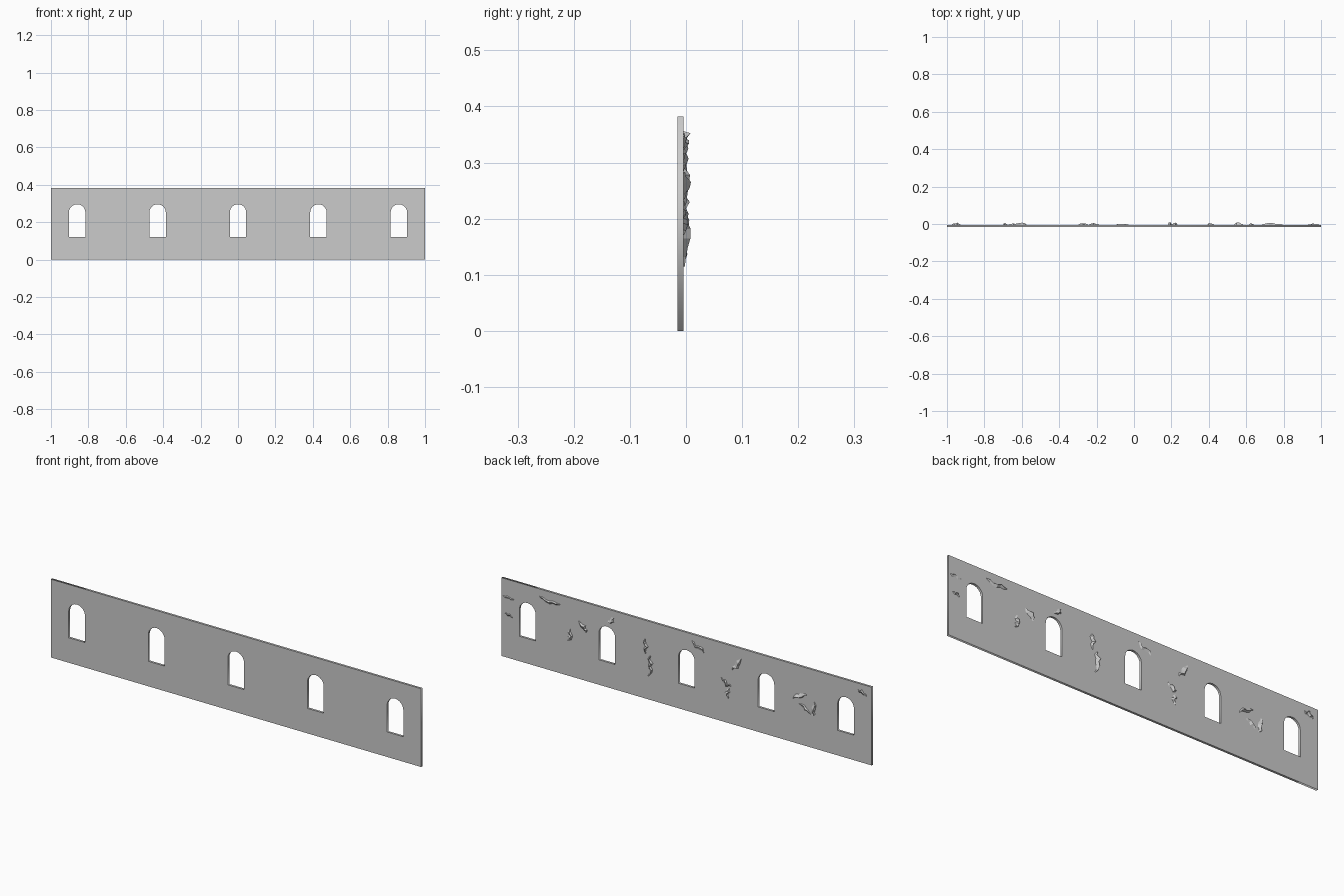
import bpy, bmesh, math, random
from mathutils import Vector

if "Cube" in bpy.data.objects:
    bpy.data.objects.remove(bpy.data.objects["Cube"])

random.seed(7)
FRONT, BACK, HEIGHT = -0.0155, -0.0045, 0.382
HALF_W, SILL, SPRING = 0.044, 0.122, 0.252


def add_loop(curve, pts):
    sp = curve.splines.new('POLY')
    sp.points.add(len(pts) - 1)
    for p, (x, z) in zip(sp.points, pts):
        p.co = (x, z, 0, 1)
    sp.use_cyclic_u = True


# Wall panel: filled outline with five arched window openings
curve = bpy.data.curves.new('wall', 'CURVE')
curve.dimensions = '2D'
curve.fill_mode = 'BOTH'
curve.extrude = (BACK - FRONT) / 2
add_loop(curve, [(-1, 0), (1, 0), (1, HEIGHT), (-1, HEIGHT)])
for i in range(-2, 3):
    cx = i * 0.43
    arch = [(cx + HALF_W * math.cos(a), SPRING + HALF_W * math.sin(a))
            for a in (math.pi * k / 12 for k in range(13))]
    add_loop(curve, [(cx - HALF_W, SILL), (cx + HALF_W, SILL)] + arch)
wall = bpy.data.objects.new('wall', curve)
bpy.context.collection.objects.link(wall)
wall.rotation_euler = (math.pi / 2, 0, 0)
wall.location.y = (FRONT + BACK) / 2
bpy.context.view_layer.objects.active = wall
wall.select_set(True)
bpy.ops.object.convert(target='MESH')
bpy.ops.object.transform_apply(location=True, rotation=True, scale=True)


# Torn plaster chips: jagged ridges standing off the back face
def chip(bm, x, z, length, angle, width, height):
    along = Vector((math.cos(angle), 0, math.sin(angle)))
    across = Vector((-math.sin(angle), 0, math.cos(angle)))
    n = 7
    rows = []
    for k in range(n):
        t = k / (n - 1)
        env = math.sin(math.pi * (0.08 + 0.84 * t))
        wander = random.uniform(-0.4, 0.4) * width
        mid = Vector((x, BACK, z)) + along * (t - 0.5) * length + across * wander
        half = width * env * random.uniform(0.3, 0.6)
        lift = height * env * random.uniform(0.4, 1.0)
        rows.append([bm.verts.new(mid - across * half),
                     bm.verts.new(mid + across * half * 0.5 + Vector((0, lift, 0))),
                     bm.verts.new(mid + across * half)])
    for a, b in zip(rows, rows[1:]):
        for j in range(3):
            m = (j + 1) % 3
            bm.faces.new((a[j], a[m], b[m], b[j]))
    bm.faces.new(rows[0][::-1])
    bm.faces.new(rows[-1])


CHIPS = [  # x, z, length, degrees, width, height
    (.96, .295, .06, 0, .015, .007), (.96, .21, .04, 10, .012, .008),
    (.74, .335, .11, 5, .018, .010), (.56, .26, .06, 60, .025, .013),
    (.63, .20, .06, 100, .022, .009), (.41, .33, .045, 130, .022, .008),
    (.22, .255, .07, 85, .018, .016), (.20, .165, .10, 90, .022, .015),
    (-.06, .325, .075, 25, .020, .008), (-.27, .30, .08, 120, .022, .010),
    (-.21, .19, .06, 30, .020, .010), (-.22, .145, .05, 95, .020, .009),
    (-.61, .235, .08, 150, .022, .013), (-.64, .18, .07, 35, .016, .008),
    (-.69, .19, .07, 100, .018, .009), (-.95, .34, .05, 20, .016, .012),
]
bm = bmesh.new()
for x, z, length, deg, width, height in CHIPS:
    chip(bm, x, z, length, math.radians(deg), width, height * 1.15)
bmesh.ops.recalc_face_normals(bm, faces=bm.faces)
mesh = bpy.data.meshes.new('plaster_chips')
bm.to_mesh(mesh)
bm.free()
chips = bpy.data.objects.new('plaster_chips', mesh)
bpy.context.collection.objects.link(chips)
